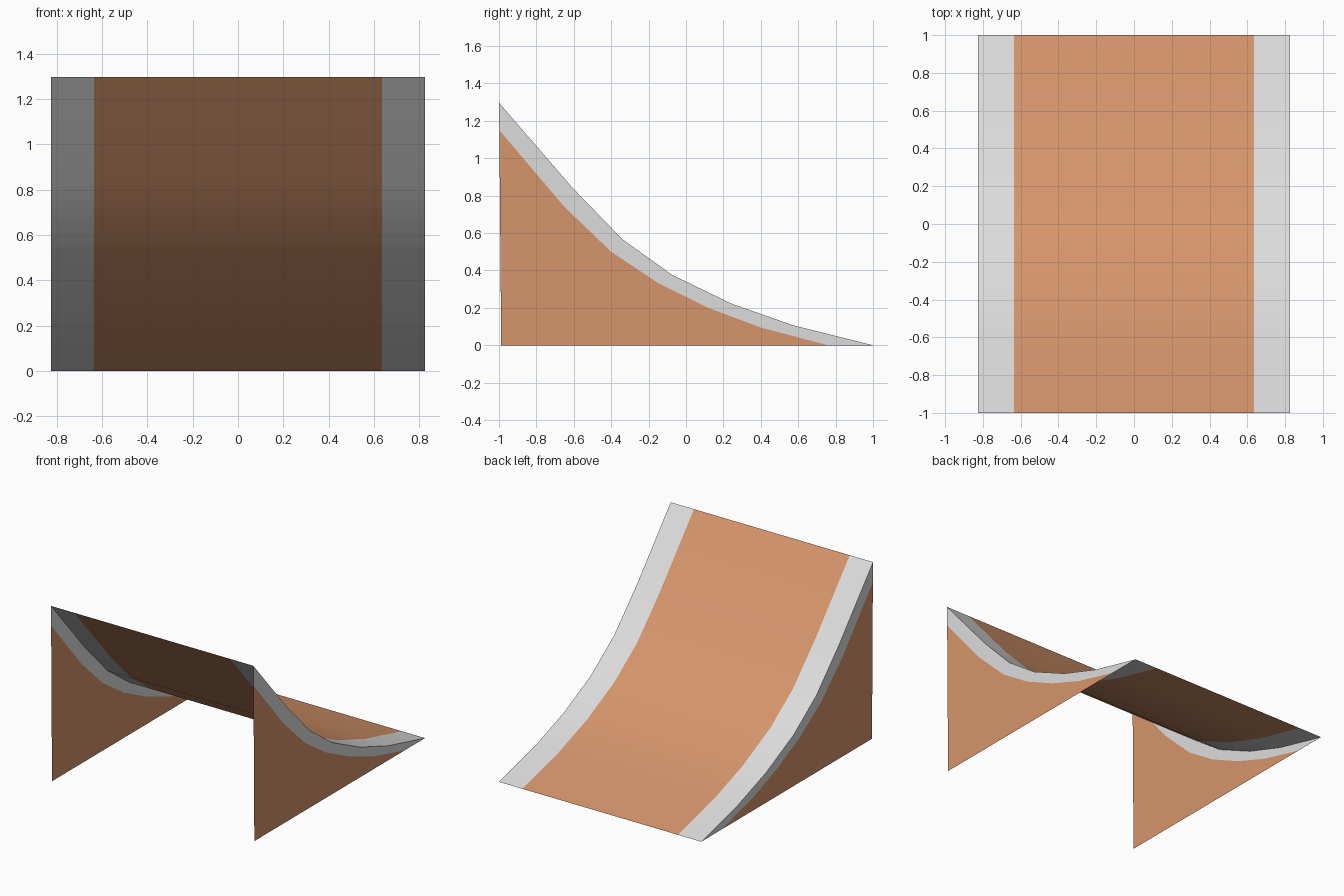
import bpy, bmesh

if "Cube" in bpy.data.objects:
    bpy.data.objects.remove(bpy.data.objects["Cube"])

HALF_W = 0.825    # outer half width
DECK_W = 0.635    # half width of the orange deck

# Curve of the ramp (y, z), and the lower edge of the grey trim on the sides
TOP = [(-1, 1.297), (-0.605, 0.84), (-0.34, 0.567), (-0.075, 0.377),
       (0.245, 0.222), (0.57, 0.108), (1, 0)]
TRIM = [(-0.998, 1.15), (-0.65, 0.74), (-0.40, 0.50), (-0.15, 0.333),
        (0.12, 0.20), (0.40, 0.095), (0.76, 0)]


def material(name, rgb):
    m = bpy.data.materials.new(name)
    m.diffuse_color = (*rgb, 1)
    m.use_nodes = True
    m.node_tree.nodes["Principled BSDF"].inputs["Base Color"].default_value = m.diffuse_color
    return m


ORANGE = material("orange wood", (0.665, 0.30, 0.147))
GREY = material("grey trim", (0.72, 0.72, 0.72))


def make_object(name, build, smooth=False):
    mesh = bpy.data.meshes.new(name)
    bm = bmesh.new()
    build(bm)
    bm.to_mesh(mesh)
    bm.free()
    mesh.materials.append(ORANGE)
    mesh.materials.append(GREY)
    for p in mesh.polygons:
        p.use_smooth = smooth
    obj = bpy.data.objects.new(name, mesh)
    bpy.context.collection.objects.link(obj)


# Curved riding sheet with a grey stripe along each edge
def riding_sheet(bm):
    xs = [-HALF_W, -DECK_W, DECK_W, HALF_W]
    rows = [[bm.verts.new((x, y, z)) for x in xs] for y, z in TOP]
    for a, b in zip(rows, rows[1:]):
        for i in range(3):
            f = bm.faces.new((a[i], a[i + 1], b[i + 1], b[i]))
            f.material_index = 0 if i == 1 else 1


# Upright side panel: grey band under the curve, orange below it
def side_panel(x):
    def build(bm):
        top = [bm.verts.new((x, y, z)) for y, z in TOP]
        trim = [bm.verts.new((x, y, z)) for y, z in TRIM]
        corner = bm.verts.new((x, -0.988, 0))
        faces = []
        for i in range(len(TOP) - 1):
            f = bm.faces.new((trim[i], trim[i + 1], top[i + 1], top[i]))
            f.material_index = 1
            faces.append(f)
            faces.append(bm.faces.new((corner, trim[i + 1], trim[i])))
        for f in faces:
            f.normal_update()
            if f.normal.x * x < 0:
                f.normal_flip()
    return build


make_object("riding_sheet", riding_sheet, smooth=True)
make_object("left_side_panel", side_panel(-HALF_W))
make_object("right_side_panel", side_panel(HALF_W))
